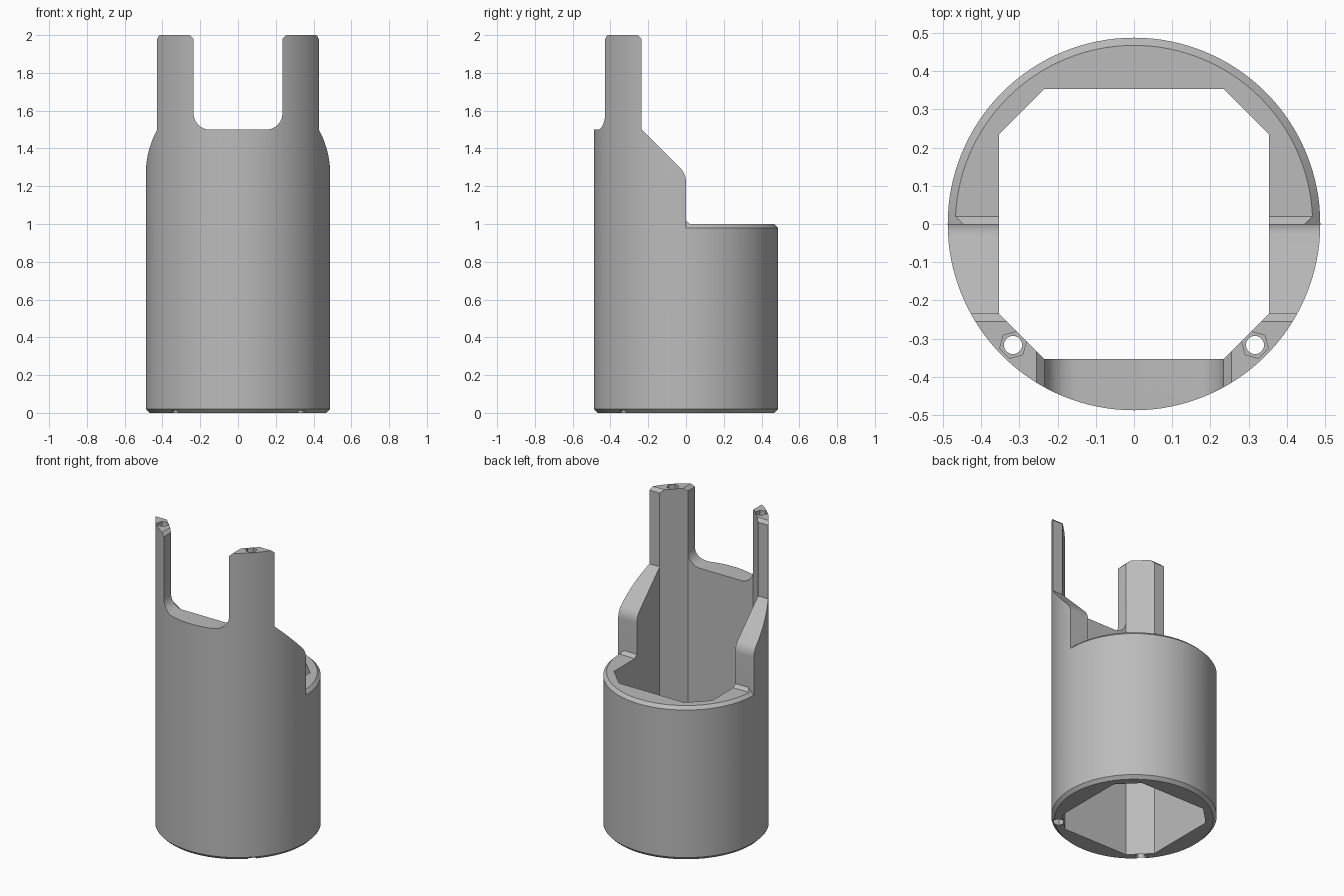
import bpy, bmesh, math

if "Cube" in bpy.data.objects:
    bpy.data.objects.remove(bpy.data.objects["Cube"])

R = 0.488      # outer radius
FLAT = 0.354   # inner octagon: half width across the main flats
CORNER = 0.235 # inner octagon: where the flats meet the diagonals
BEVEL = 0.02
SEG = 128


def solid(name, rings):
    """Closed solid skinned over a list of matching 3D outlines."""
    bm = bmesh.new()
    loops = [[bm.verts.new(p) for p in ring] for ring in rings]
    n = len(loops[0])
    for a, b in zip(loops, loops[1:]):
        for i in range(n):
            j = (i + 1) % n
            bm.faces.new((a[i], a[j], b[j], b[i]))
    bm.faces.new(list(reversed(loops[0])))
    bm.faces.new(loops[-1])
    bm.normal_update()
    if bm.calc_volume(signed=True) < 0:
        bmesh.ops.reverse_faces(bm, faces=bm.faces[:])
    mesh = bpy.data.meshes.new(name)
    bm.to_mesh(mesh)
    bm.free()
    obj = bpy.data.objects.new(name, mesh)
    bpy.context.scene.collection.objects.link(obj)
    return obj


def ngon(r, n, turn=0.0, cx=0.0, cy=0.0):
    return [(cx + r * math.cos(turn + 2 * math.pi * i / n),
             cy + r * math.sin(turn + 2 * math.pi * i / n)) for i in range(n)]


def arc(cx, cy, r, start, end, n=10):
    angles = [math.radians(start + (end - start) * i / n) for i in range(n + 1)]
    return [(cx + r * math.cos(t), cy + r * math.sin(t)) for t in angles]


def upright(name, outline, z0, z1):
    return solid(name, [[(x, y, z) for x, y in outline] for z in (z0, z1)])


def volume(mesh):
    bm = bmesh.new()
    bm.from_mesh(mesh)
    v = bm.calc_volume()
    bm.free()
    return v


def cut(body, cutter):
    """Subtract the cutter, taking the first solver that gives a sound result."""
    cutter.hide_render = True
    before = volume(body.data)
    tried = []
    for solver in ("EXACT", "MANIFOLD", "FLOAT"):
        mod = body.modifiers.new("cut", "BOOLEAN")
        mod.operation = "DIFFERENCE"
        mod.solver = solver
        mod.object = cutter
        bpy.context.view_layer.update()
        dg = bpy.context.evaluated_depsgraph_get()
        mesh = bpy.data.meshes.new_from_object(body.evaluated_get(dg), depsgraph=dg)
        body.modifiers.remove(mod)
        after = volume(mesh)
        tried.append((solver, len(mesh.polygons), round(after, 4)))
        if 0.2 * before < after < before - 1e-7:
            body.data = mesh
            bpy.data.objects.remove(cutter)
            return
    raise RuntimeError(f"{cutter.name}: before {before:.4f}, tried {tried}")


# Outer cylinder with a bevelled foot
body = solid("housing", [[(x, y, z) for x, y in ngon(r, SEG)]
                         for r, z in ((R - BEVEL, 0), (R, BEVEL), (R, 2))])

# Octagonal bore
octagon = [(FLAT, CORNER), (CORNER, FLAT), (-CORNER, FLAT), (-FLAT, CORNER),
           (-FLAT, -CORNER), (-CORNER, -FLAT), (CORNER, -FLAT), (FLAT, -CORNER)]
cut(body, upright("bore_cutter", octagon, -0.1, 2.2))

# Side outline: post back, sloped shoulder, rounded corner, low rear rim
side = [(-0.275, 2.02), (-0.235, 1.98), (-0.235, 1.5)]
side += arc(-0.1, 1.224, 0.1, 45, 0, 8)
side += [(0, 1.0 + BEVEL), (BEVEL, 1.0), (0.7, 1.0), (0.7, 2.02)]
cut(body, solid("rear_cutter", [[(x, y, z) for y, z in side] for x in (-0.7, 0.7)]))

# Front notch between the posts, with rounded floor corners
right = [(0.275, 2.02), (0.235, 1.98)] + arc(0.15, 1.585, 0.085, 0, -90)
notch = right + [(-x, z) for x, z in reversed(right)]
cut(body, solid("notch_cutter", [[(x, y, z) for x, z in notch] for y in (-0.7, -0.15)]))

# Bevel around the rear rim
rim = [(0.56, 0.908), (0.428, 1.04), (0.56, 1.04)]
turns = [math.pi * i / (SEG // 2) for i in range(SEG // 2 + 1)]
cut(body, solid("rim_cutter", [[(r * math.cos(t), r * math.sin(t), z) for r, z in rim]
                               for t in turns]))

# Screw holes along the posts, with hexagonal nut pockets at both ends
for s in (-1, 1):
    cx, cy = s * 0.317, -0.317
    hexagon = ngon(0.036, 6, math.atan2(cy, cx) + math.pi / 6, cx, cy)
    cut(body, upright("hole_cutter", ngon(0.024, 20, 0, cx, cy), -0.1, 2.2))
    cut(body, upright("lower_pocket_cutter", hexagon, -0.1, 0.04))
    cut(body, upright("upper_pocket_cutter", hexagon, 1.96, 2.1))

# One plain colour, smooth curved walls with crisp edges
grey = bpy.data.materials.new("plain grey")
grey.diffuse_color = (0.5, 0.5, 0.5, 1)
grey.use_nodes = True
grey.node_tree.nodes["Principled BSDF"].inputs["Base Color"].default_value = grey.diffuse_color
body.data.materials.clear()
body.data.materials.append(grey)
for face in body.data.polygons:
    face.material_index = 0
bpy.context.view_layer.objects.active = body
body.select_set(True)
bpy.ops.object.shade_smooth_by_angle(angle=math.radians(20))
